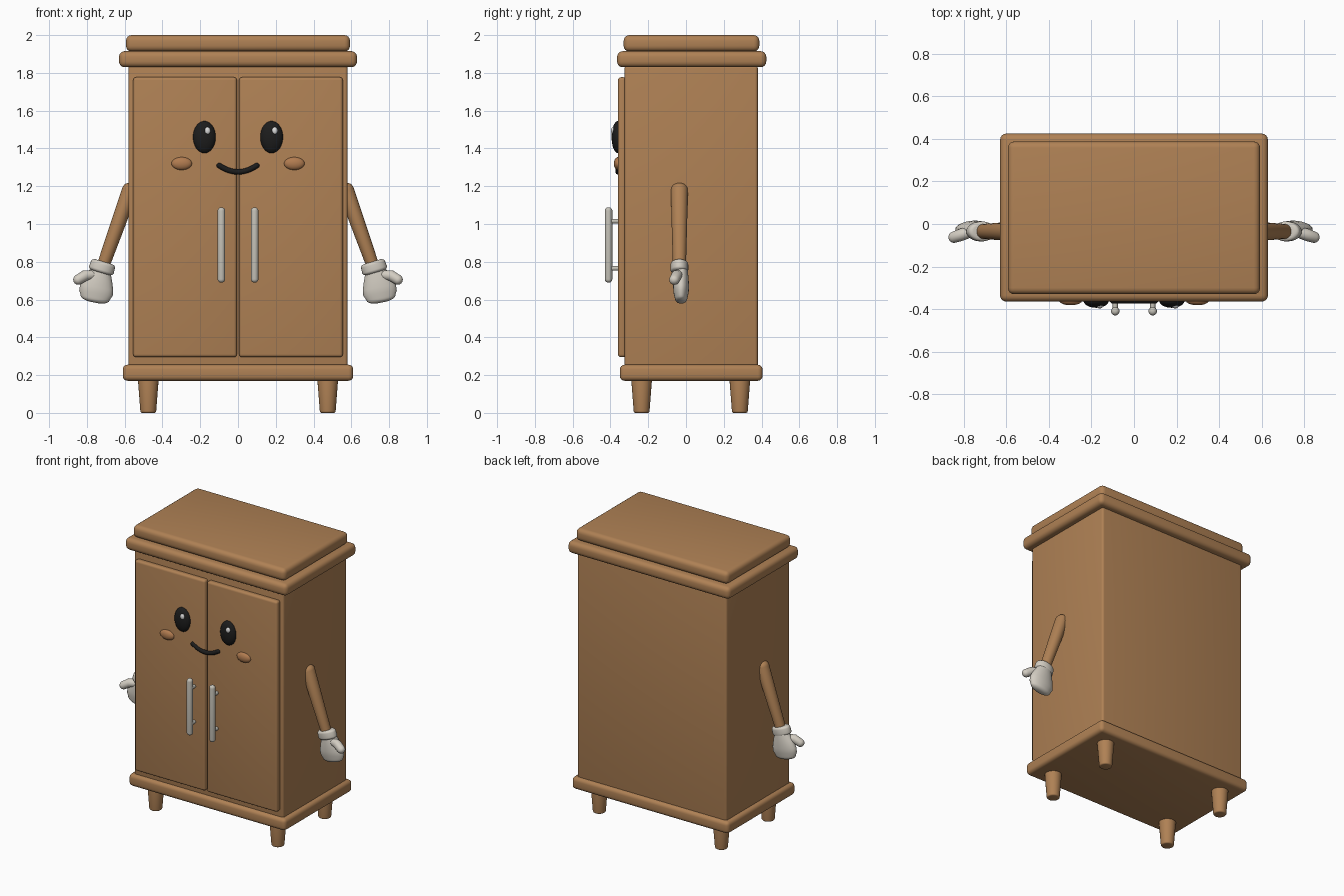
import bpy, bmesh, math
from mathutils import Vector

if "Cube" in bpy.data.objects:
    bpy.data.objects.remove(bpy.data.objects["Cube"])


def material(name, rgb):
    m = bpy.data.materials.new(name)
    m.use_nodes = True
    m.diffuse_color = (*rgb, 1)
    m.node_tree.nodes["Principled BSDF"].inputs["Base Color"].default_value = (*rgb, 1)
    return m


WOOD = material("warm wood", (0.43, 0.22, 0.09))
BLUSH = material("cheek blush", (0.44, 0.2, 0.08))
BLACK = material("glossy black", (0.012, 0.012, 0.012))
WHITE = material("glove white", (0.65, 0.61, 0.54))
METAL = material("pale metal", (0.56, 0.54, 0.48))
SHINE = material("eye shine", (0.7, 0.7, 0.7))


def finish(name, bm, mat, angle=35):
    bmesh.ops.recalc_face_normals(bm, faces=bm.faces)
    mesh = bpy.data.meshes.new(name)
    bm.to_mesh(mesh)
    bm.free()
    mesh.materials.append(mat)
    ob = bpy.data.objects.new(name, mesh)
    bpy.context.collection.objects.link(ob)
    bpy.ops.object.select_all(action="DESELECT")
    ob.select_set(True)
    bpy.context.view_layer.objects.active = ob
    bpy.ops.object.shade_smooth_by_angle(angle=math.radians(angle))
    return ob


def box(name, low, high, bevel, mat=WOOD):
    low, high = Vector(low), Vector(high)
    bm = bmesh.new()
    bmesh.ops.create_cube(bm, size=1)
    bmesh.ops.scale(bm, vec=high - low, verts=bm.verts)
    bmesh.ops.translate(bm, vec=(low + high) / 2, verts=bm.verts)
    bmesh.ops.bevel(bm, geom=bm.edges[:], offset=bevel, segments=4,
                    profile=0.5, affect="EDGES")
    return finish(name, bm, mat)


def ellipsoid(name, centre, radii, mat):
    bm = bmesh.new()
    bmesh.ops.create_uvsphere(bm, u_segments=32, v_segments=16, radius=1)
    bmesh.ops.scale(bm, vec=radii, verts=bm.verts)
    bmesh.ops.translate(bm, vec=centre, verts=bm.verts)
    return finish(name, bm, mat, 60)


def loft(name, stations, mat, cap, sides=24):
    """Sweep oval rings (point, wide radius, deep radius) and round both ends."""
    pts = [Vector(s[0]) for s in stations]
    rings = []
    for i, (_, wide, deep) in enumerate(stations):
        t = (pts[min(i + 1, len(pts) - 1)] - pts[max(i - 1, 0)]).normalized()
        rings.append((pts[i], t, wide, deep))

    def end(ring, sign):
        p, t, wide, deep = ring
        out = []
        for k in range(1, 6):
            a = k * math.radians(17)
            s = 1 - cap / deep * (1 - math.cos(a))
            out.append((p + t * sign * cap * math.sin(a), t, wide * s, deep * s))
        return out

    rings = end(rings[0], -1)[::-1] + rings + end(rings[-1], 1)
    bm = bmesh.new()
    loops = []
    for p, t, wide, deep in rings:
        ref = Vector((0, 1, 0)) if abs(t.y) < 0.9 else Vector((0, 0, 1))
        u = ref.cross(t).normalized()
        v = t.cross(u)
        angles = [math.tau * k / sides for k in range(sides)]
        loops.append([bm.verts.new(p + u * wide * math.cos(a) + v * deep * math.sin(a))
                      for a in angles])
    for a, b in zip(loops, loops[1:]):
        for k in range(sides):
            n = (k + 1) % sides
            bm.faces.new((a[k], a[n], b[n], b[k]))
    bm.faces.new(loops[0])
    bm.faces.new(loops[-1])
    return finish(name, bm, mat, 50)


# Cabinet carcass and mouldings
box("cabinet_body", (-0.58, -0.325, 0.2), (0.58, 0.38, 1.84), 0.015)
box("base_moulding", (-0.61, -0.35, 0.17), (0.61, 0.405, 0.255), 0.025)
box("cornice", (-0.63, -0.365, 1.83), (0.63, 0.425, 1.915), 0.03)
box("top_slab", (-0.593, -0.33, 1.913), (0.593, 0.388, 2.0), 0.03)

for side, s in (("left", 1), ("right", -1)):
    # Door
    x0, x1 = sorted((0.006 * s, 0.555 * s))
    box(side + "_door", (x0, -0.36, 0.295), (x1, -0.315, 1.777), 0.016)

    # Handle bar with two posts
    x = 0.088 * s
    loft(side + "_handle", [((x, -0.41, 0.708), 0.02, 0.02),
                            ((x, -0.41, 1.07), 0.02, 0.02)], METAL, 0.018)
    for place, z in (("lower", 0.765), ("upper", 1.015)):
        loft(f"{side}_{place}_handle_post", [((x, -0.41, z), 0.012, 0.012),
                                             ((x, -0.35, z), 0.012, 0.012)], METAL, 0.003)

    # Legs
    for place, y in (("front", -0.235), ("back", 0.285)):
        loft(f"{side}_{place}_leg", [((0.475 * s, y, 0.01), 0.042, 0.042),
                                     ((0.475 * s, y, 0.19), 0.056, 0.056)], WOOD, 0.01)

    # Face
    ellipsoid(side + "_eye", (0.178 * s, -0.36, 1.46), (0.06, 0.034, 0.085), BLACK)
    ellipsoid(side + "_eye_shine", (0.178 * s + 0.016, -0.385, 1.493),
              (0.016, 0.012, 0.02), SHINE)
    ellipsoid(side + "_cheek", (0.298 * s, -0.36, 1.32), (0.054, 0.022, 0.034), BLUSH)

    # Arm
    y = -0.035
    loft(side + "_arm", [((0.572 * s, y, 1.18), 0.042, 0.045),
                         ((0.635 * s, y, 1.0), 0.039, 0.041),
                         ((0.71 * s, y, 0.79), 0.034, 0.035)], WOOD, 0.034)

    # Gloved hand
    loft(side + "_cuff", [((0.715 * s, y, 0.785), 0.066, 0.047),
                          ((0.723 * s, y, 0.758), 0.068, 0.047)], WHITE, 0.016)
    hand = [(0.727, 0.75, 0.056, 0.036), (0.738, 0.71, 0.074, 0.04),
            (0.748, 0.665, 0.089, 0.042), (0.752, 0.635, 0.09, 0.04),
            (0.757, 0.61, 0.078, 0.034)]
    loft(side + "_hand", [((hx * s, -0.026, hz), a, b) for hx, hz, a, b in hand],
         WHITE, 0.026)
    thumb = [(0.765, -0.036, 0.73, 0.025), (0.81, -0.05, 0.727, 0.029),
             (0.846, -0.062, 0.705, 0.027)]
    loft(side + "_thumb", [((tx * s, ty, tz), r, r) for tx, ty, tz, r in thumb],
         WHITE, 0.026)

# Smiling mouth
smile = [k / 8 for k in range(-8, 9)]
loft("mouth", [((0.1 * f, -0.36, 1.276 + 0.034 * f * f), 0.014, 0.014) for f in smile],
     BLACK, 0.013, 16)
